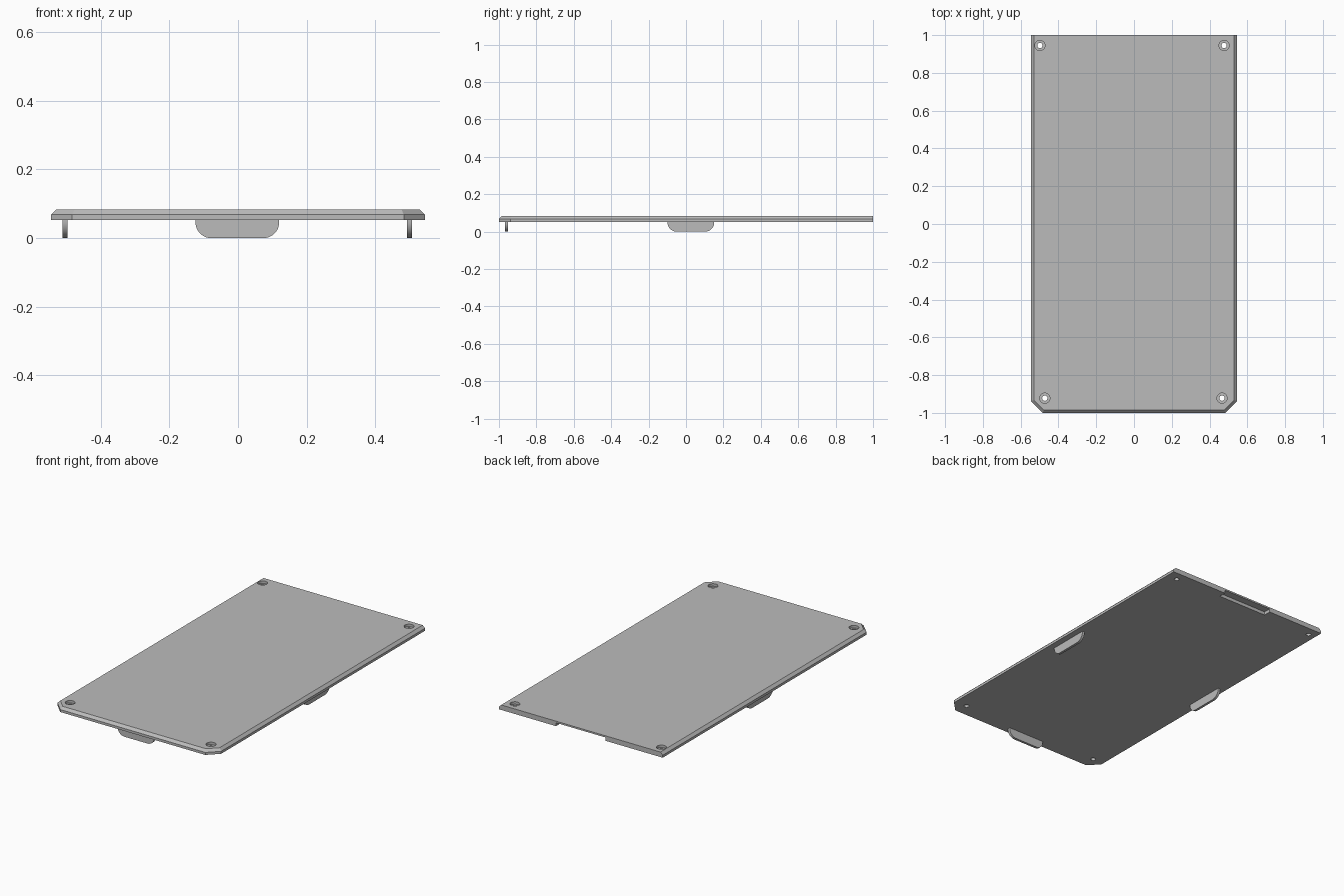
import bpy, bmesh, math
from mathutils import Matrix

cube = bpy.data.objects.get("Cube")
if cube:
    bpy.data.objects.remove(cube, do_unlink=True)

HALF_W, HALF_L, CORNER = 0.545, 1.0, 0.062
BASE, MID, TOP, BEVEL = 0.053, 0.068, 0.083, 0.015

grey = bpy.data.materials.new("plain_grey")
grey.use_nodes = True
grey.diffuse_color = (0.5, 0.5, 0.5, 1)
grey.node_tree.nodes["Principled BSDF"].inputs["Base Color"].default_value = (0.5, 0.5, 0.5, 1)


def make_object(name, bm):
    bmesh.ops.recalc_face_normals(bm, faces=bm.faces)
    mesh = bpy.data.meshes.new(name)
    bm.to_mesh(mesh)
    bm.free()
    mesh.materials.append(grey)
    obj = bpy.data.objects.new(name, mesh)
    bpy.context.collection.objects.link(obj)
    return obj


def shade(obj):
    bpy.ops.object.select_all(action="DESELECT")
    obj.select_set(True)
    bpy.context.view_layer.objects.active = obj
    bpy.ops.object.shade_smooth_by_angle(angle=math.radians(30))


def outline(inset):
    """Rectangle with its two front corners cut, inset on all but the back."""
    w, front = HALF_W - inset, -HALF_L + inset
    cut = CORNER - inset * (2 - math.sqrt(2))
    half = [(w, HALF_L), (w, front + cut), (w - cut, front)]
    return half + [(-x, y) for x, y in reversed(half)]


def make_plate():
    bm = bmesh.new()
    rings = [[bm.verts.new((x, y, z)) for x, y in outline(inset)]
             for z, inset in ((BASE, 0), (MID, 0), (TOP, BEVEL))]
    for low, high in zip(rings, rings[1:]):
        for i in range(len(low)):
            j = (i + 1) % len(low)
            bm.faces.new((low[i], low[j], high[j], high[i]))
    bm.faces.new(rings[0])
    bm.faces.new(rings[-1])
    return make_object("cover_plate", bm)


def cut(target, cutter):
    cutter.hide_render = True
    mod = target.modifiers.new("cut", "BOOLEAN")
    mod.operation = "DIFFERENCE"
    mod.solver = "EXACT"
    mod.object = cutter
    bpy.context.view_layer.objects.active = target
    bpy.ops.object.modifier_apply(modifier=mod.name)
    bpy.data.objects.remove(cutter, do_unlink=True)


def drill(target, x, y, radius, z0, z1):
    bm = bmesh.new()
    bmesh.ops.create_cone(bm, cap_ends=True, segments=32, radius1=radius, radius2=radius,
                          depth=z1 - z0, matrix=Matrix.Translation((x, y, (z0 + z1) / 2)))
    cut(target, make_object("hole_cutter", bm))


def make_tab(name, width, radius, x, y, turn):
    """Thin upright tab with rounded lower corners."""
    bm = bmesh.new()
    arc = [math.radians(a * 9) for a in range(11)]
    half = [(width / 2, BASE)] + [(width / 2 - radius + radius * math.cos(a),
                                   radius - radius * math.sin(a)) for a in arc]
    points = half + [(-px, pz) for px, pz in reversed(half)]
    face = bm.faces.new([bm.verts.new((px, -0.0075, pz)) for px, pz in points])
    grown = bmesh.ops.extrude_face_region(bm, geom=[face])["geom"]
    bmesh.ops.translate(bm, vec=(0, 0.015, 0),
                        verts=[v for v in grown if isinstance(v, bmesh.types.BMVert)])
    bmesh.ops.transform(bm, verts=bm.verts,
                        matrix=Matrix.Translation((x, y, 0)) @ Matrix.Rotation(turn, 4, "Z"))
    shade(make_object(name, bm))


plate = make_plate()

# Counterbored screw holes
for x, y in ((-0.498, 0.945), (0.477, 0.945), (-0.472, -0.922), (0.466, -0.922)):
    drill(plate, x, y, 0.014, 0, 0.2)
    drill(plate, x, y, 0.027, MID, 0.2)

# Recess under the back edge
bm = bmesh.new()
bmesh.ops.create_cube(bm, size=1, matrix=Matrix.Translation((0, HALF_L, 0.05))
                      @ Matrix.Diagonal((0.33, 0.09, 0.046, 1)))
cut(plate, make_object("recess_cutter", bm))
shade(plate)

# Locating tabs under the plate
make_tab("front_tab", 0.244, 0.046, -0.002, -0.96, 0)
make_tab("left_tab", 0.25, 0.05, 0.5, 0.026, math.pi / 2)
make_tab("right_tab", 0.25, 0.05, -0.504, 0.026, math.pi / 2)
